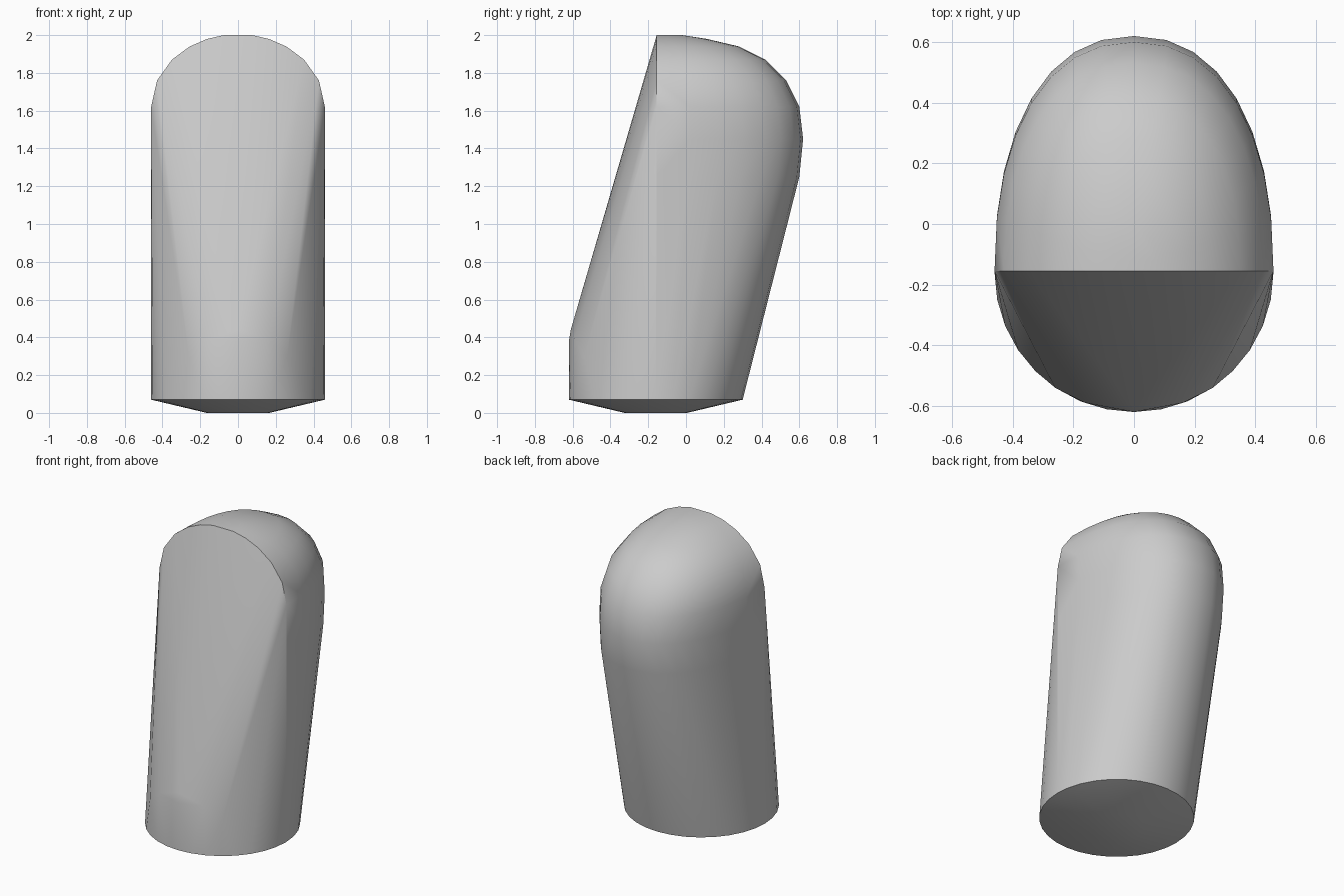
import bpy
import bmesh
import math

cube = bpy.data.objects.get("Cube")
if cube:
    bpy.data.objects.remove(cube, do_unlink=True)

R = 0.46          # body radius
BASE_Y = -0.16    # centre of the base
FACE_Y = -0.155   # plane of the upper arch
SHOULDER = 1.62   # height where the arch begins

bm = bmesh.new()


def ring(radius, z, count, start=0.0):
    for i in range(count):
        a = start + 2 * math.pi * i / count
        bm.verts.new((radius * math.cos(a), BASE_Y + radius * math.sin(a), z))


def dome_slice(y_back, z, count=16):
    # Half of a slightly squared ellipse, from one arch edge round the back
    rise = max(0.0, (z - SHOULDER) / 0.385)
    width = R * math.sqrt(1 - rise * rise)
    power = 2 / 2.25
    for i in range(count + 1):
        a = math.pi * i / count
        c, s = math.cos(a), max(0.0, math.sin(a))
        x = math.copysign(width * abs(c) ** power, c)
        bm.verts.new((x, FACE_Y + (y_back - FACE_Y) * s ** power, z))


# Shallow foot and base rim
ring(0.165, 0.0, 16)
ring(R, 0.07, 32)

# Rounded lower front
for x, y, z in ((0, -0.61, 0.44), (0, -0.62, 0.38)):
    bm.verts.new((x, y, z))
for side in (-1, 1):
    bm.verts.new((side * 0.16, -0.59, 0.39))
    bm.verts.new((side * 0.26, -0.54, 0.3))

# Arch and rear dome, from the top down
for y_back, z in ((-0.02, 2.0), (0.11, 1.98), (0.28, 1.94), (0.42, 1.87),
                  (0.53, 1.76), (0.6, 1.62), (0.62, 1.45), (0.6, 1.25)):
    dome_slice(y_back, z)

# Skin the sections with one convex shell
bmesh.ops.remove_doubles(bm, verts=bm.verts[:], dist=0.002)
bmesh.ops.convex_hull(bm, input=bm.verts[:])
loose = [v for v in bm.verts if not v.link_faces]
bmesh.ops.delete(bm, geom=loose, context="VERTS")
bmesh.ops.recalc_face_normals(bm, faces=bm.faces[:])

mesh = bpy.data.meshes.new("domed_body")
bm.to_mesh(mesh)
bm.free()
body = bpy.data.objects.new("domed_body", mesh)
bpy.context.collection.objects.link(body)

# Plain grey
grey = bpy.data.materials.new("light_grey")
grey.use_nodes = True
color = (0.6, 0.6, 0.6, 1)
grey.diffuse_color = color
grey.node_tree.nodes["Principled BSDF"].inputs["Base Color"].default_value = color
mesh.materials.append(grey)

bpy.ops.object.select_all(action="DESELECT")
body.select_set(True)
bpy.context.view_layer.objects.active = body
bpy.ops.object.shade_smooth_by_angle(angle=math.radians(35))
